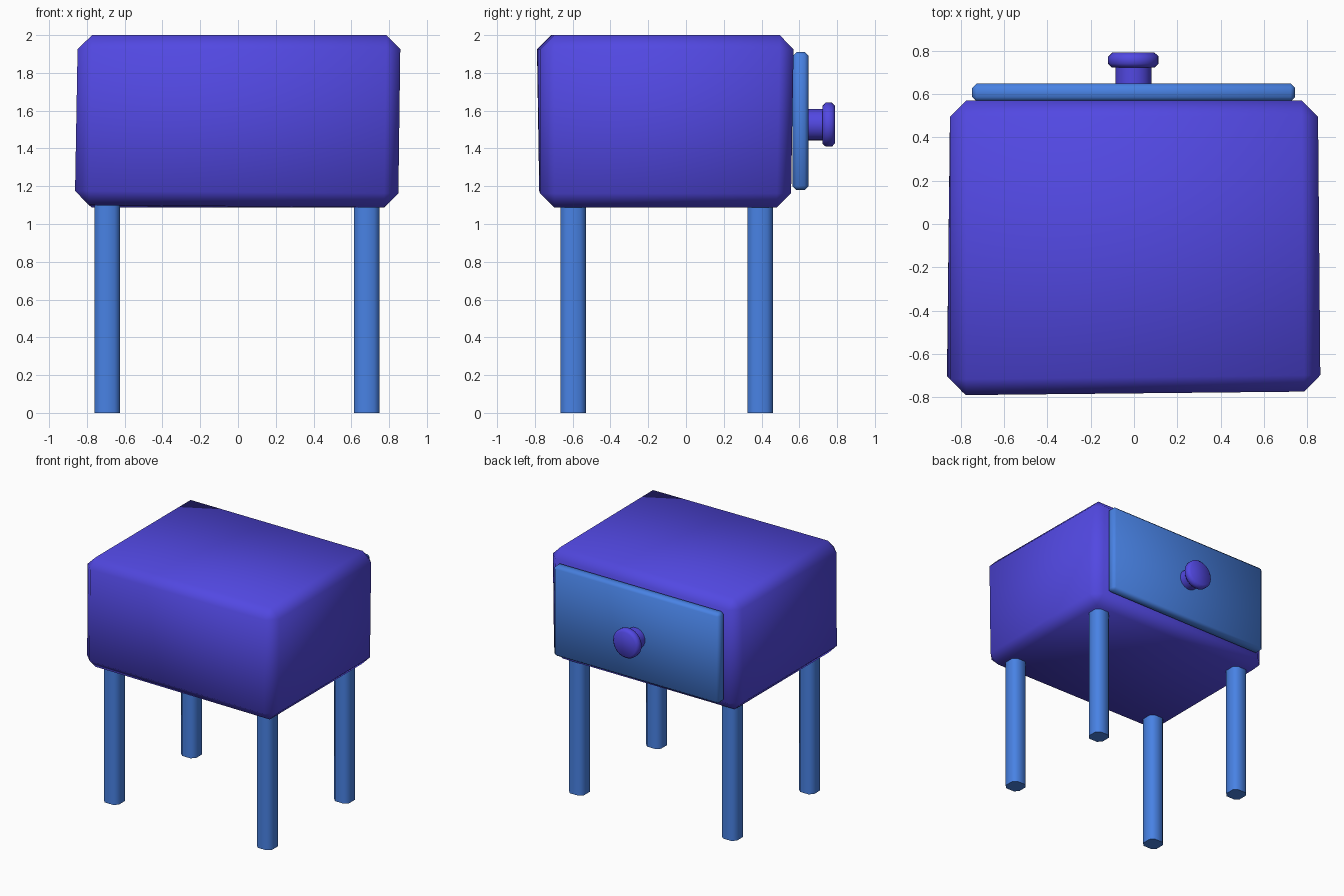
import bpy, bmesh, math
from mathutils import Vector

if "Cube" in bpy.data.objects:
    bpy.data.objects.remove(bpy.data.objects["Cube"])


def material(name, rgb):
    m = bpy.data.materials.new(name)
    m.diffuse_color = (*rgb, 1)
    m.use_nodes = True
    m.node_tree.nodes["Principled BSDF"].inputs["Base Color"].default_value = m.diffuse_color
    return m


VIOLET = material("violet paint", (0.084, 0.065, 0.76))
BLUE = material("blue paint", (0.065, 0.223, 0.775))


def finish(bm, name, mat, angle=180):
    """Turn a bmesh into a named, smooth-shaded object."""
    bmesh.ops.recalc_face_normals(bm, faces=bm.faces)
    me = bpy.data.meshes.new(name)
    bm.to_mesh(me)
    bm.free()
    me.materials.append(mat)
    ob = bpy.data.objects.new(name, me)
    bpy.context.collection.objects.link(ob)
    bpy.ops.object.select_all(action='DESELECT')
    ob.select_set(True)
    bpy.context.view_layer.objects.active = ob
    if angle >= 180:
        bpy.ops.object.shade_smooth()
    else:
        bpy.ops.object.shade_smooth_by_angle(angle=math.radians(angle))
    return ob


def box(name, lo, hi, mat, bevel, nudges=None, upright_only=False, angle=180):
    """Chamfered box; nudges move single corners, keyed by (x, y, z) side."""
    bm = bmesh.new()
    bmesh.ops.create_cube(bm, size=2)
    for v in bm.verts:
        key = tuple(round(c) for c in v.co)
        v.co = Vector([hi[i] if key[i] > 0 else lo[i] for i in range(3)])
        if nudges and key in nudges:
            v.co += Vector(nudges[key])
    edges = [e for e in bm.edges if not upright_only
             or abs(e.verts[0].co.z - e.verts[1].co.z) > 0.1]
    bmesh.ops.bevel(bm, geom=edges, offset=bevel, segments=1, affect='EDGES')
    return finish(bm, name, mat, angle)


# Cabinet body, slightly wonky
box("cabinet_body", (-0.848, -0.772, 1.087), (0.848, 0.565, 2.0), VIOLET, 0.075, {
    (-1, -1, -1): (-0.017, -0.004, 0.014),
    (-1, -1, 1): (0, -0.019, 0),
    (1, -1, 1): (0.013, 0, 0),
    (-1, 1, 1): (0, 0.006, 0),
    (1, 1, 1): (0, 0.006, 0),
    (-1, 1, -1): (0, -0.01, 0),
    (1, 1, -1): (0, -0.01, 0),
})

# Four legs with chamfered uprights
for side, x in (("left", -0.692), ("right", 0.682)):
    for end, y in (("front", -0.597), ("back", 0.393)):
        box(f"{end}_{side}_leg", (x - 0.068, y - 0.068, 0), (x + 0.068, y + 0.068, 1.12),
            BLUE, 0.03, upright_only=True, angle=60)

# Drawer front
box("drawer_front", (-0.746, 0.565, 1.18), (0.742, 0.648, 1.91), BLUE, 0.02)

# Round knob, a profile of (radius, y) turned about the y axis
profile = [(0.083, 0.64), (0.083, 0.722), (0.1, 0.722), (0.117, 0.74),
           (0.117, 0.772), (0.098, 0.79)]
SIDES = 24
bm = bmesh.new()
rings = [[bm.verts.new((-0.003 + r * math.cos(a), y, 1.526 + r * math.sin(a)))
          for a in (2 * math.pi * i / SIDES for i in range(SIDES))]
         for r, y in profile]
for a, b in zip(rings, rings[1:]):
    for i in range(SIDES):
        j = (i + 1) % SIDES
        bm.faces.new((a[i], a[j], b[j], b[i]))
bm.faces.new(rings[0])
bm.faces.new(rings[-1])
finish(bm, "drawer_knob", VIOLET, 60)
